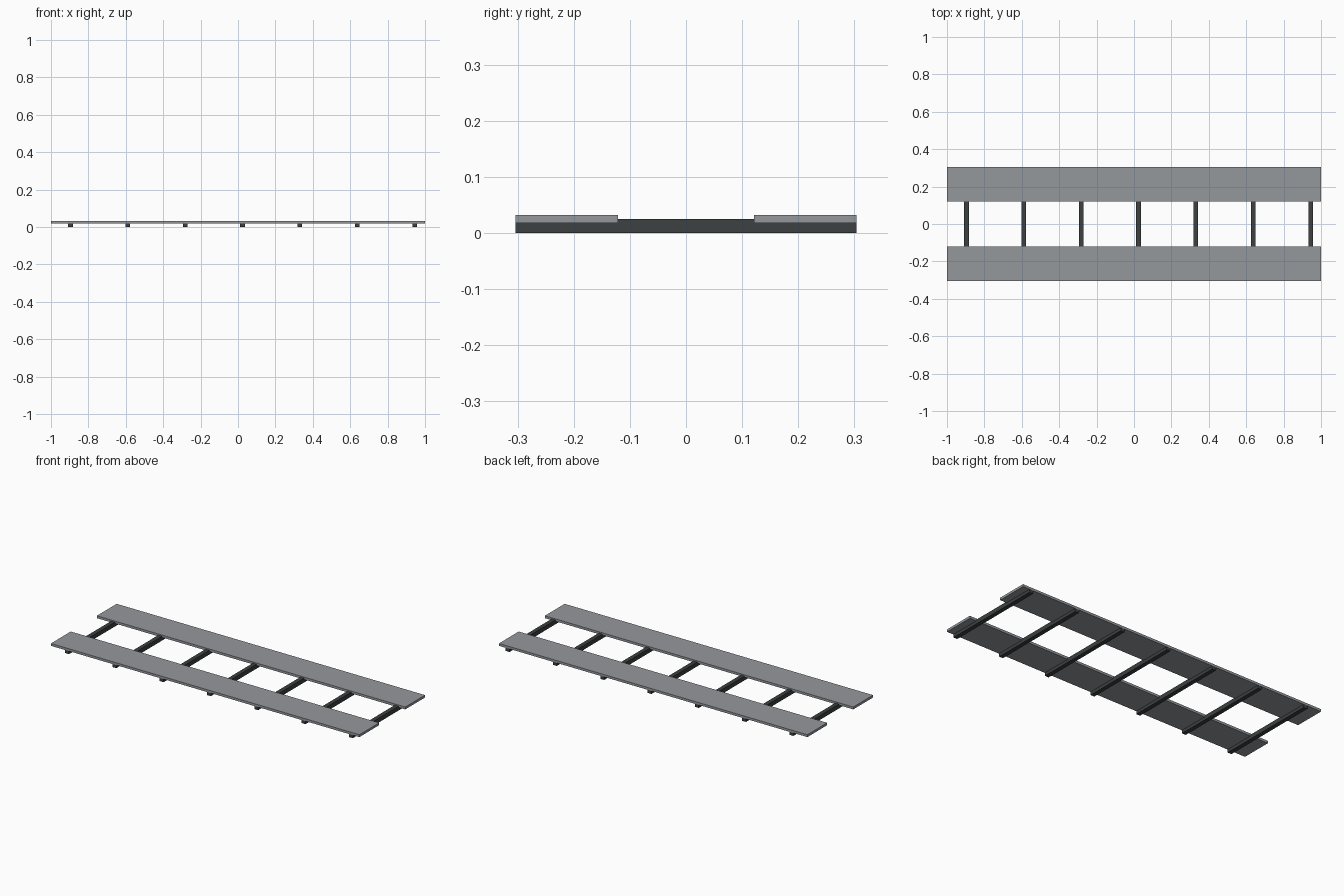
import bpy

if "Cube" in bpy.data.objects:
    bpy.data.objects.remove(bpy.data.objects["Cube"])


def material(name, rgb):
    m = bpy.data.materials.new(name)
    m.diffuse_color = (*rgb, 1.0)
    m.use_nodes = True
    m.node_tree.nodes["Principled BSDF"].inputs["Base Color"].default_value = m.diffuse_color
    return m


def box(name, lo, hi, mat):
    bpy.ops.mesh.primitive_cube_add(size=1, location=[(a + b) / 2 for a, b in zip(lo, hi)])
    ob = bpy.context.object
    ob.name = name
    ob.scale = [b - a for a, b in zip(lo, hi)]
    bpy.ops.object.transform_apply(location=False, rotation=False, scale=True)
    ob.data.materials.append(mat)
    return ob


plank_grey = material("plank grey", (0.30, 0.315, 0.335))
beam_dark = material("beam dark grey", (0.045, 0.052, 0.052))

HALF_W, INNER = 0.304, 0.121

# Two long walkway planks
box("plank_front", (-1, -HALF_W, 0.018), (1, -INNER, 0.032), plank_grey)
box("plank_back", (-1, INNER, 0.018), (1, HALF_W, 0.032), plank_grey)

# Seven cross beams, let slightly into the planks
for i in range(7):
    x = -0.896 + i * 0.3067
    box(f"cross_beam_{i + 1}", (x - 0.0125, -HALF_W + 0.0005, 0),
        (x + 0.0125, HALF_W - 0.0005, 0.025), beam_dark)
